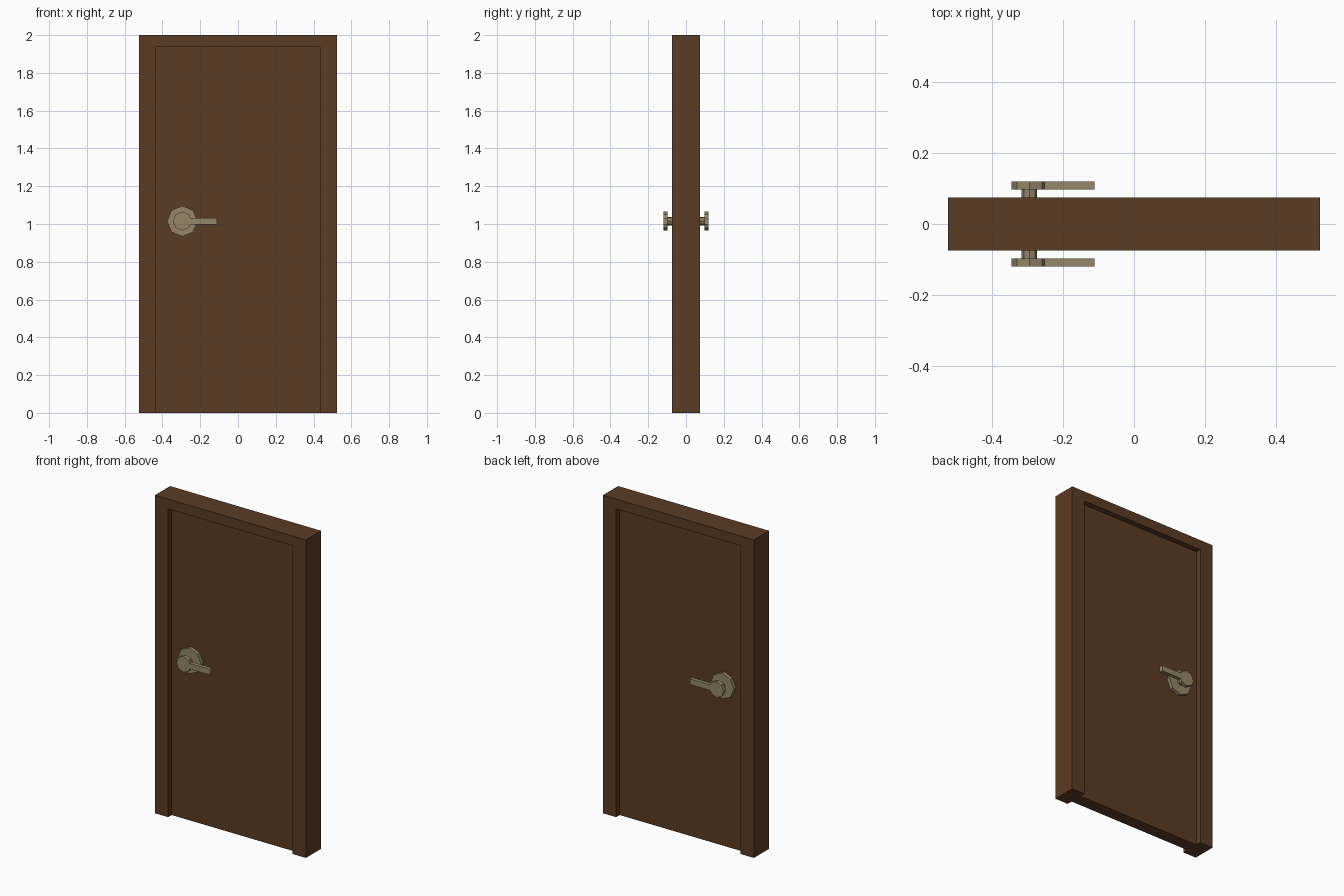
import bpy, bmesh, math
from mathutils import Matrix

if "Cube" in bpy.data.objects:
    bpy.data.objects.remove(bpy.data.objects["Cube"])


def material(name, rgb):
    m = bpy.data.materials.new(name)
    m.diffuse_color = (*rgb, 1)
    m.use_nodes = True
    m.node_tree.nodes["Principled BSDF"].inputs["Base Color"].default_value = m.diffuse_color
    return m


WOOD = material("dark brown wood", (0.105, 0.045, 0.018))
METAL = material("aged brass", (0.305, 0.239, 0.141))


def finish(name, bm, mat):
    bmesh.ops.recalc_face_normals(bm, faces=bm.faces)
    mesh = bpy.data.meshes.new(name)
    bm.to_mesh(mesh)
    bm.free()
    mesh.materials.append(mat)
    ob = bpy.data.objects.new(name, mesh)
    bpy.context.collection.objects.link(ob)
    return ob


def extrude_outline(name, pts, y0, y1, mat):
    """Extrude an x-z outline along y."""
    bm = bmesh.new()
    face = bm.faces.new([bm.verts.new((x, y0, z)) for x, z in pts])
    ext = bmesh.ops.extrude_face_region(bm, geom=[face])
    verts = [g for g in ext["geom"] if isinstance(g, bmesh.types.BMVert)]
    bmesh.ops.translate(bm, verts=verts, vec=(0, y1 - y0, 0))
    return finish(name, bm, mat)


def disc(name, x, z, r, y0, y1, mat):
    """Eight-sided disc along y, with corners at top and sides."""
    pts = [(x + r * math.cos(i * math.pi / 4), z + r * math.sin(i * math.pi / 4))
           for i in range(8)]
    return extrude_outline(name, pts, y0, y1, mat)


# Door frame: one U-shaped outline, open at the floor
W, H, IW, IH = 0.525, 2.0, 0.433, 1.938
extrude_outline("door_frame",
                [(-W, 0), (-W, H), (W, H), (W, 0),
                 (IW, 0), (IW, IH), (-IW, IH), (-IW, 0)],
                -0.075, 0.075, WOOD)

# Door leaf, recessed on both sides
D = 0.04
extrude_outline("door_leaf", [(-IW, 0), (IW, 0), (IW, IH), (-IW, IH)], -D, D, WOOD)

# Handles on both sides
HX, HZ = -0.295, 1.015
for side, s in (("front", -1), ("back", 1)):
    disc(side + "_rosette", HX, HZ, 0.081, s * D, s * 0.062, METAL)
    disc(side + "_spindle", HX, HZ, 0.022, s * 0.062, s * 0.097, METAL)
    # Lever: octagonal hub with a straight arm in one outline
    a = math.pi / 4
    hub = [(HX + 0.05 * math.cos(i * a), HZ + 0.05 * math.sin(i * a)) for i in range(1, 8)]
    arm_x = HX + 0.043
    lever = hub + [(arm_x, HZ - 0.018), (-0.111, HZ - 0.018),
                   (-0.111, HZ + 0.018), (arm_x, HZ + 0.018)]
    extrude_outline(side + "_lever", lever, s * 0.097, s * 0.12, METAL)
